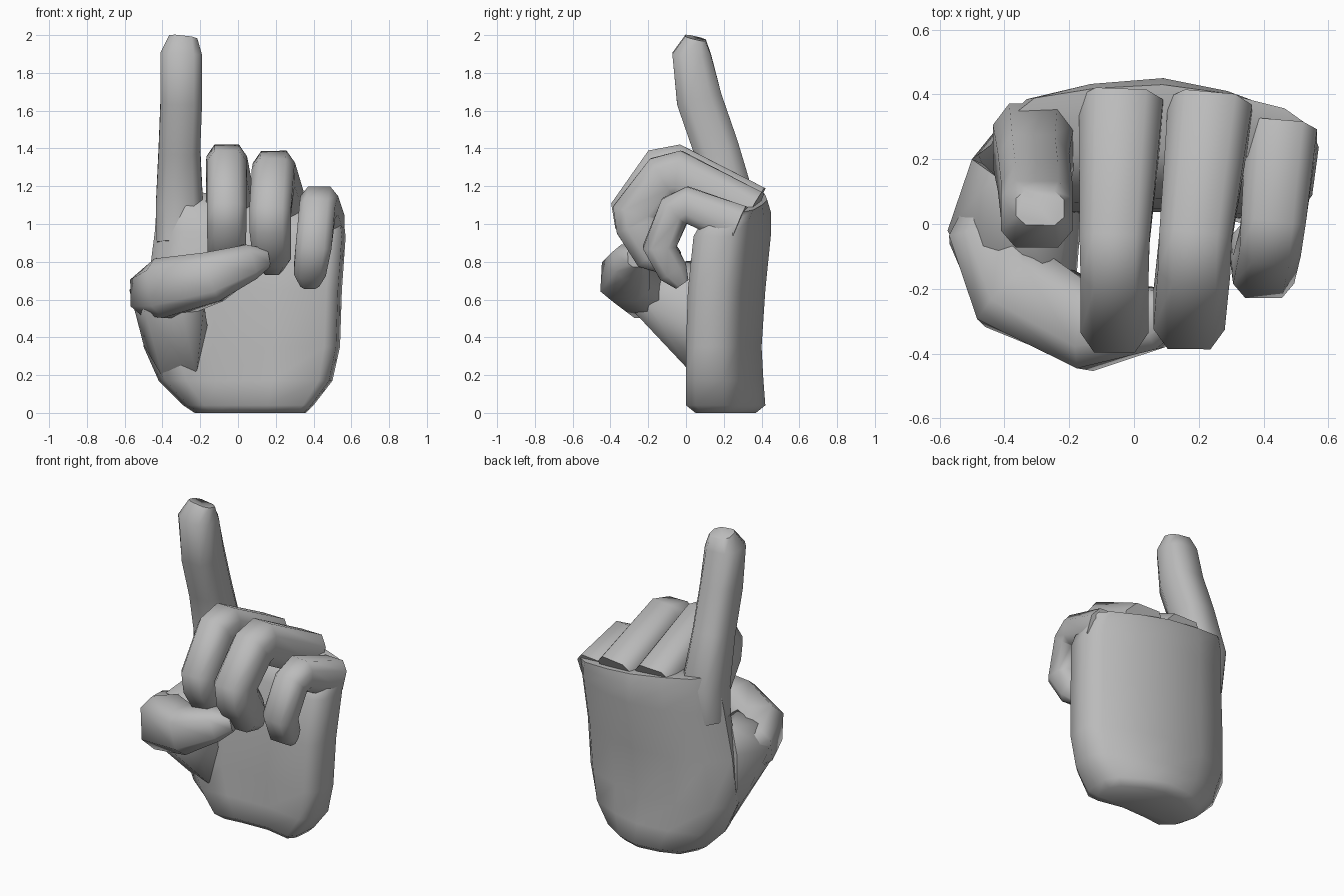
import bpy, bmesh
from mathutils import Vector

cube = bpy.data.objects.get("Cube")
if cube:
    bpy.data.objects.remove(cube)

grey = bpy.data.materials.new("plain grey")
grey.use_nodes = True
colour = (0.5, 0.5, 0.5, 1)
grey.diffuse_color = colour
grey.node_tree.nodes["Principled BSDF"].inputs["Base Color"].default_value = colour


def finish(name, bm):
    """Turn a bmesh into a softly shaded object."""
    bmesh.ops.recalc_face_normals(bm, faces=bm.faces)
    mesh = bpy.data.meshes.new(name)
    bm.to_mesh(mesh)
    bm.free()
    mesh.materials.append(grey)
    obj = bpy.data.objects.new(name, mesh)
    bpy.context.collection.objects.link(obj)
    bpy.ops.object.select_all(action="DESELECT")
    obj.select_set(True)
    bpy.context.view_layer.objects.active = obj
    bpy.ops.object.shade_smooth_by_angle(angle=1.0)


def loft(name, rings):
    """Skin a list of equal rings of points and cap both ends."""
    bm = bmesh.new()
    loops = [[bm.verts.new(p) for p in ring] for ring in rings]
    count = len(loops[0])
    for a, b in zip(loops, loops[1:]):
        for i in range(count):
            j = (i + 1) % count
            bm.faces.new((a[i], a[j], b[j], b[i]))
    bm.faces.new(loops[0])
    bm.faces.new(loops[-1])
    finish(name, bm)


OCTAGON = [(1, -.5), (1, .5), (.6, 1), (-.6, 1),
           (-1, .5), (-1, -.5), (-.6, -1), (.6, -1)]


def finger(name, path, side):
    """Mitred octagonal tube; path rows are point, half width, half thickness."""
    side = Vector(side)
    points = [Vector(row[0]) for row in path]
    rings = []
    for i, (_, width, thick) in enumerate(path):
        before = (points[i] - points[max(i - 1, 0)]).normalized()
        after = (points[min(i + 1, len(points) - 1)] - points[i]).normalized()
        along = (before + after).normalized()
        normal = along.cross(side).normalized()
        across = normal.cross(along)
        if 0 < i < len(points) - 1:
            thick /= max(along.dot(after), .75)
        rings.append([points[i] + across * u * width + normal * v * thick
                      for u, v in OCTAGON])
    loft(name, rings)


# Palm: a D-shaped section with a rounded back; its top slopes to one side
SECTION = [(-.68, .04), (-.3, .08), (.3, .1), (.84, 0), (.96, .12), (1, .48),
           (.86, .68), (.45, .89), (.05, 1), (-.4, .95), (-.8, .82), (-1, .5),
           (-.92, .24)]
LEVELS = [  # height, right edge, left edge, front, back, slope
    (0, -.23, .36, .05, .37, 0), (.04, -.29, .4, 0, .42, 0),
    (.17, -.42, .5, 0, .41, 0), (.35, -.5, .54, 0, .4, 0),
    (.65, -.48, .55, .01, .42, 0), (.95, -.44, .57, .04, .45, .03),
    (1.07, -.43, .56, .09, .45, .1), (1.14, -.4, .53, .2, .43, .14)]
rings = []
for z, x0, x1, y0, y1, slope in LEVELS:
    xs = [(x0 + x1) / 2 + u * (x1 - x0) / 2 for u, _ in SECTION]
    rings.append([(x, y0 + v * (y1 - y0), z - slope * x)
                  for x, (_, v) in zip(xs, SECTION)])
loft("palm", rings)

# Raised index finger
finger("index_finger", [
    ((-.31, .22, .9), .12, .12), ((-.31, .24, 1.1), .125, .13),
    ((-.31, .16, 1.4), .11, .12), ((-.3, .07, 1.66), .11, .12),
    ((-.3, .03, 1.9), .11, .1), ((-.29, .05, 1.985), .075, .055)], (1, 0, 0))

# Curled fingers
finger("middle_finger", [
    ((-.04, .36, 1.08), .13, .125), ((-.06, -.05, 1.295), .108, .12),
    ((-.06, -.13, 1.28), .105, .12), ((-.06, -.275, 1.08), .105, .115),
    ((-.06, -.265, 1.02), .105, .115), ((-.06, -.17, .87), .1, .11),
    ((-.05, -.06, .8), .06, .06)], (1, 0, 0))
finger("ring_finger", [
    ((.235, .35, 1.055), .13, .125), ((.19, -.04, 1.26), .112, .12),
    ((.185, -.12, 1.24), .112, .12), ((.17, -.265, 1.06), .11, .115),
    ((.17, -.255, .99), .11, .115), ((.18, -.17, .85), .1, .11),
    ((.18, -.07, .78), .06, .06)], (1, 0, 0))
finger("little_finger", [
    ((.455, .28, .99), .11, .11), ((.43, .01, 1.1), .1, .09),
    ((.42, -.06, 1.07), .095, .085), ((.4, -.14, .88), .095, .08),
    ((.38, -.07, .75), .085, .08), ((.38, -.02, .68), .05, .04)], (1, 0, 0))

# Thumb folded across the front
finger("thumb", [
    ((-.4, .12, .6), .1, .08), ((-.46, -.04, .635), .12, .1),
    ((-.37, -.2, .66), .16, .14), ((-.13, -.32, .72), .135, .125),
    ((.06, -.29, .8), .095, .095), ((.15, -.26, .82), .05, .05)], (0, 0, 1))

# Fleshy mound joining the thumb to the palm
mound = bmesh.new()
for p in [(-.4, .12, .19), (-.5, .14, .36), (-.5, .2, .46), (-.22, .04, .2),
          (-.24, -.02, .3), (-.43, .03, .37), (-.3, -.28, .54),
          (-.49, -.2, .53), (-.18, -.2, .57), (-.16, .06, .45),
          (-.575, -.02, .65), (-.5, .2, .68), (-.47, -.1, .76),
          (-.43, .15, .82), (-.2, .05, .7), (-.24, -.2, .78)]:
    mound.verts.new(p)
hull = bmesh.ops.convex_hull(mound, input=mound.verts)
bmesh.ops.delete(mound, geom=hull["geom_interior"], context="VERTS")
finish("thumb_base", mound)
